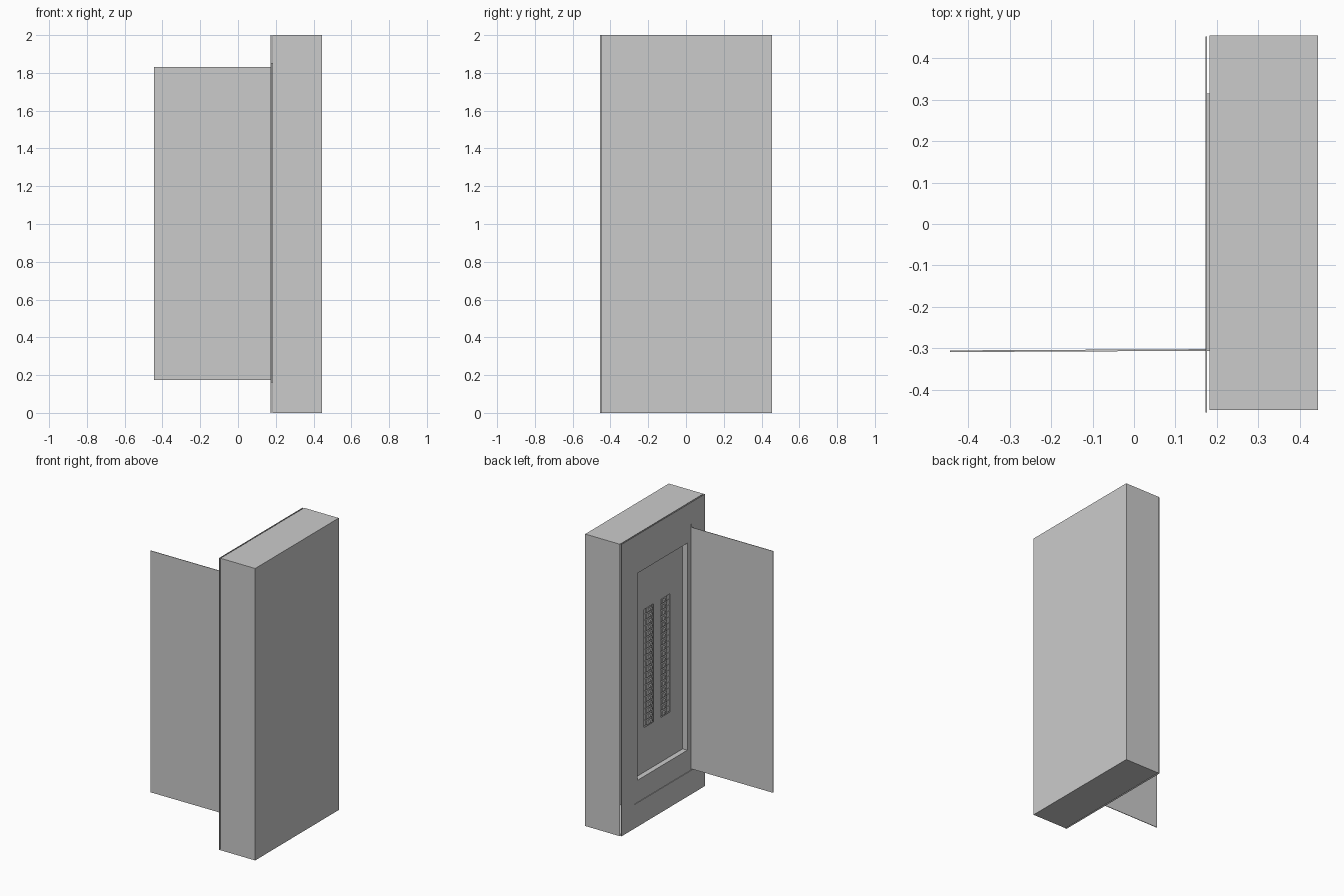
import bpy, bmesh

if "Cube" in bpy.data.objects:
    bpy.data.objects.remove(bpy.data.objects["Cube"])


def finish(name, bm):
    me = bpy.data.meshes.new(name)
    bm.normal_update()
    bm.to_mesh(me)
    bm.free()
    ob = bpy.data.objects.new(name, me)
    bpy.context.collection.objects.link(ob)
    return ob


def add_box(bm, x0, x1, y0, y1, z0, z1):
    vs = bmesh.ops.create_cube(bm, size=1)['verts']
    for v in vs:
        v.co.x = x1 if v.co.x > 0 else x0
        v.co.y = y1 if v.co.y > 0 else y0
        v.co.z = z1 if v.co.z > 0 else z0
    return vs


def plate(name, x0, x1, outer, holes=()):
    """Sheet facing -x with rectangular holes; rectangles are (y0, y1, z0, z1)."""
    rects = [outer, *holes]
    ys = sorted({v for r in rects for v in r[:2]})
    zs = sorted({v for r in rects for v in r[2:]})
    bm = bmesh.new()
    for ya, yb in zip(ys, ys[1:]):
        for za, zb in zip(zs, zs[1:]):
            cy, cz = (ya + yb) / 2, (za + zb) / 2
            if any(h[0] < cy < h[1] and h[2] < cz < h[3] for h in holes):
                continue
            bm.faces.new([bm.verts.new((x0, y, z)) for y, z in
                          ((ya, za), (ya, zb), (yb, zb), (yb, za))])
    bmesh.ops.remove_doubles(bm, verts=bm.verts[:], dist=1e-5)
    # extrude the sheet to its thickness
    ext = bmesh.ops.extrude_face_region(bm, geom=bm.faces[:], use_keep_orig=True)
    for g in ext['geom']:
        if isinstance(g, bmesh.types.BMVert):
            g.co.x = x1
    bmesh.ops.recalc_face_normals(bm, faces=bm.faces[:])
    return finish(name, bm)


# Cabinet: a box open towards -x, with sheet metal thickness
bm = bmesh.new()
add_box(bm, 0.183, 0.445, -0.45, 0.455, 0, 2)
bm.faces.ensure_lookup_table()
front = min(bm.faces, key=lambda f: f.calc_center_median().x)
bmesh.ops.delete(bm, geom=[front], context='FACES_ONLY')
cabinet = finish("cabinet", bm)
sol = cabinet.modifiers.new("sheet", 'SOLIDIFY')
sol.thickness = 0.005
sol.offset = -1

# Cover, door frame plate and the collar leading in to the breaker panel
door_hole = (-0.305, 0.308, 0.164, 1.85)
opening = (-0.267, 0.27, 0.315, 1.733)
plate("front_cover", 0.173, 0.177, (-0.455, 0.453, 0, 2), [door_hole])
plate("door_frame", 0.177, 0.183, (-0.307, 0.315, 0.16, 1.853), [opening])
plate("opening_collar", 0.183, 0.212, (-0.272, 0.275, 0.31, 1.738), [opening])

# Inner panel with two breaker slots
Z0, Z1 = 0.62, 1.43
slots = [(-0.132, -0.03, Z0, Z1), (0.05, 0.152, Z0, Z1)]
plate("inner_panel", 0.212, 0.216, (-0.272, 0.275, 0.31, 1.738), slots)

# Breakers: body sunk in the slot, raised block and toggle
ROWS = 20
pitch = (Z1 - Z0) / ROWS
for side, (y0, y1, _, _) in zip(("right", "left"), slots):
    bodies, toggles = bmesh.new(), bmesh.new()
    s = 1 if side == "left" else -1
    mid = (y0 + y1) / 2
    for i in range(ROWS):
        z = Z0 + (i + 0.5) * pitch
        add_box(bodies, 0.222, 0.3, y0 - 0.01, y1 + 0.01,
                z - pitch * 0.47, z + pitch * 0.47)
        a, b = sorted((mid - s * 0.04, mid + s * 0.02))
        add_box(bodies, 0.214, 0.222, a, b, z - pitch * 0.4, z + pitch * 0.4)
        a, b = sorted((mid - s * 0.03, mid - s * 0.008))
        add_box(toggles, 0.204, 0.214, a, b, z - pitch * 0.22, z + pitch * 0.22)
    finish(f"breakers_{side}", bodies)
    finish(f"breaker_toggles_{side}", toggles)

# Door standing open, not quite square to the cover
bm = bmesh.new()
for v in add_box(bm, -0.445, 0.173, -0.3065, -0.3025, 0.175, 1.83):
    if v.co.x < 0:
        v.co.y -= 0.003
finish("door", bm)
